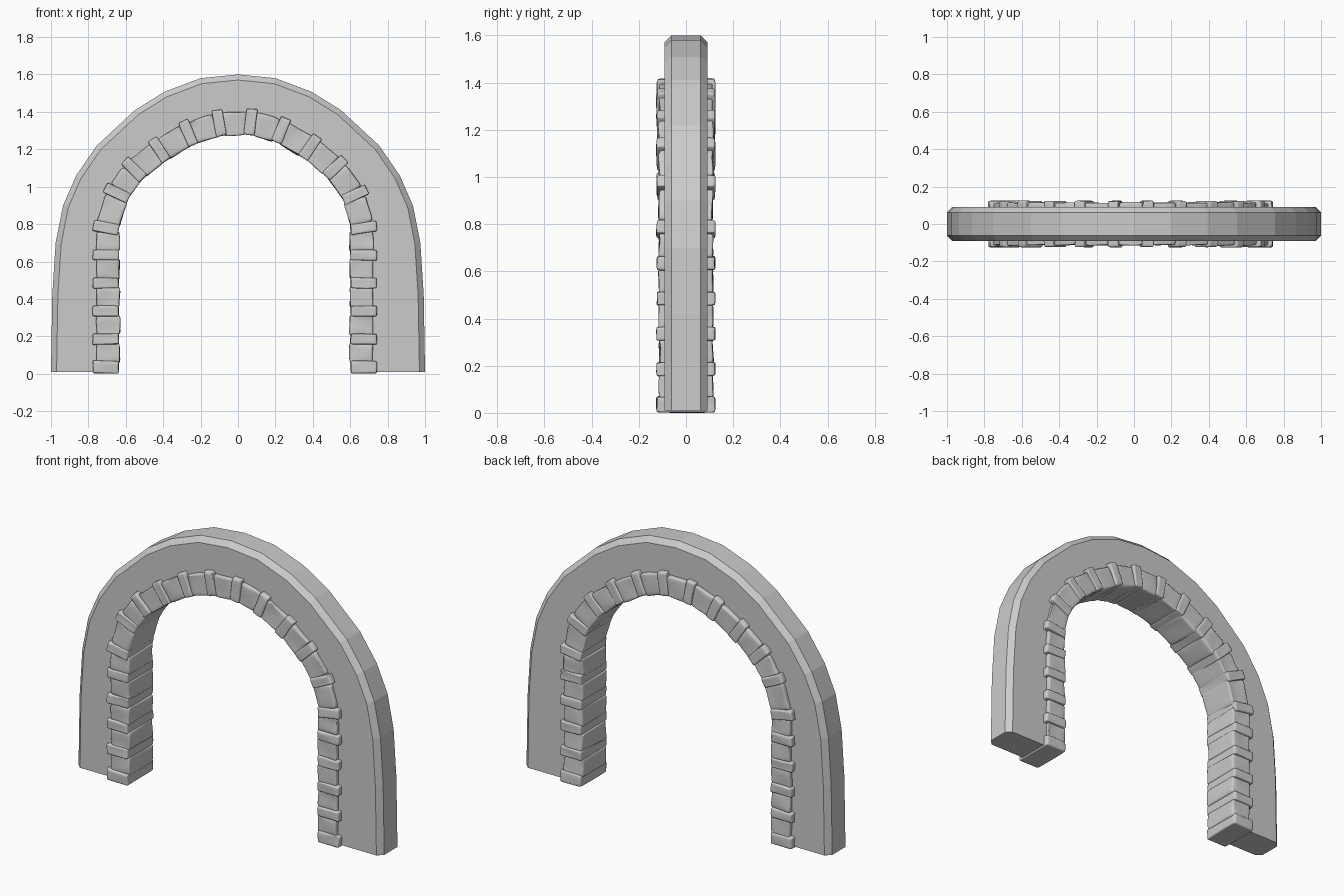
import bpy, bmesh, random
from mathutils import Vector

if "Cube" in bpy.data.objects:
    bpy.data.objects.remove(bpy.data.objects["Cube"])

random.seed(4)
grey = bpy.data.materials.new("stone_grey")
grey.diffuse_color = (0.6, 0.6, 0.6, 1)
grey.use_nodes = True
grey.node_tree.nodes["Principled BSDF"].inputs["Base Color"].default_value = grey.diffuse_color


def make_object(name, bm):
    bmesh.ops.recalc_face_normals(bm, faces=bm.faces)
    mesh = bpy.data.meshes.new(name)
    bm.to_mesh(mesh)
    bm.free()
    mesh.materials.append(grey)
    ob = bpy.data.objects.new(name, mesh)
    bpy.context.collection.objects.link(ob)
    return ob


def tangents(pts):
    """Unit direction along an (x, z) path at each point; the ends are vertical."""
    out = [Vector((0, 1))]
    for a, b in zip(pts, pts[2:]):
        out.append((b - a).normalized())
    return out + [Vector((0, -1))]


def outward(t):
    return Vector((-t.y, t.x))


# Outer outline of the wall, left foot over the top to right foot
half = [(1, .01), (.993, .42), (.975, .7), (.935, .9), (.865, 1.06),
        (.755, 1.22), (.55, 1.41), (.392, 1.508), (.2, 1.58)]
outer = ([Vector((-x, z)) for x, z in half] + [Vector((0, 1.6))]
         + [Vector(p) for p in reversed(half)])

# Centres of the thin stones along the opening
leg_z = [.035, .185, .335, .485, .635, .78]
crown = [(-.645, .965), (-.555, 1.09), (-.42, 1.195), (-.265, 1.285), (-.1, 1.338),
         (.068, 1.345), (.23, 1.3), (.385, 1.21), (.52, 1.1), (.625, .955)]
thin = ([Vector((-.705, z)) for z in leg_z] + [Vector(p) for p in crown]
        + [Vector((.67, z)) for z in reversed(leg_z)])
thin_t = tangents(thin)

# Wall: faceted arch with chamfered outer edges
D, C = .092, .03
inset = [p - outward(t) * C for p, t in zip(outer, tangents(outer))]
inner = [p - outward(t) * .045 for p, t in zip(thin, thin_t)]
inner[0].y = inner[-1].y = .01
bm = bmesh.new()


def row(pts, y):
    return [bm.verts.new((p.x, y, p.y)) for p in pts]


rows = [row(inner, -D), row(inset, -D), row(outer, C - D),
        row(outer, D - C), row(inset, D), row(inner, D)]


def strip(a, b):
    for i in range(len(a) - 1):
        bm.faces.new((a[i], a[i + 1], b[i + 1], b[i]))


for a, b in zip(rows[1:4], rows[2:5]):
    strip(a, b)
strip(rows[5], rows[0])
bm.faces.new(rows[1] + rows[0][::-1])
bm.faces.new(rows[4] + rows[5][::-1])
for end in (0, -1):
    bm.faces.new([r[end] for r in rows])
make_object("arch_wall", bm)


# Rounded, slightly uneven stones that wrap through the opening
def stone(name, centre, t, length, inside, outside, depth, jitter):
    n = outward(t)
    bm = bmesh.new()
    bmesh.ops.create_cube(bm, size=2)
    bmesh.ops.subdivide_edges(bm, edges=bm.edges, cuts=2, use_grid_fill=True)
    for v in bm.verts:
        # push the inner loops outward to tighten the rounding
        u, y, w = [c if abs(c) > .9 else (k if c > 0 else -k)
                   for c, k in zip(v.co, (.6, .84, .7))]
        along = u * length / 2 + random.uniform(-jitter, jitter)
        across = (outside if w > 0 else inside) * abs(w) * (1 if w > 0 else -1)
        across += random.uniform(-jitter, jitter)
        p = centre + t * along + n * across
        v.co = (p.x, y * depth + random.uniform(-jitter, jitter), max(p.y, 0))
    for f in bm.faces:
        f.smooth = True
    ob = make_object(name, bm)
    mod = ob.modifiers.new("rounding", 'SUBSURF')
    mod.levels = mod.render_levels = 2


for i, (p, t) in enumerate(zip(thin, thin_t)):
    foot = i in (0, len(thin) - 1)
    stone(f"thin_stone_{i}", p, t, .07 if foot else .058, .068, .072, .124, .004)

for i, (a, b) in enumerate(zip(thin, thin[1:])):
    t = (b - a).normalized()
    mid = (a + b) / 2
    if abs(t.x) > .15:
        mid += outward(t) * .006
    stone(f"block_stone_{i}", mid, t, (b - a).length - .042, .073, .052, .114, .007)
